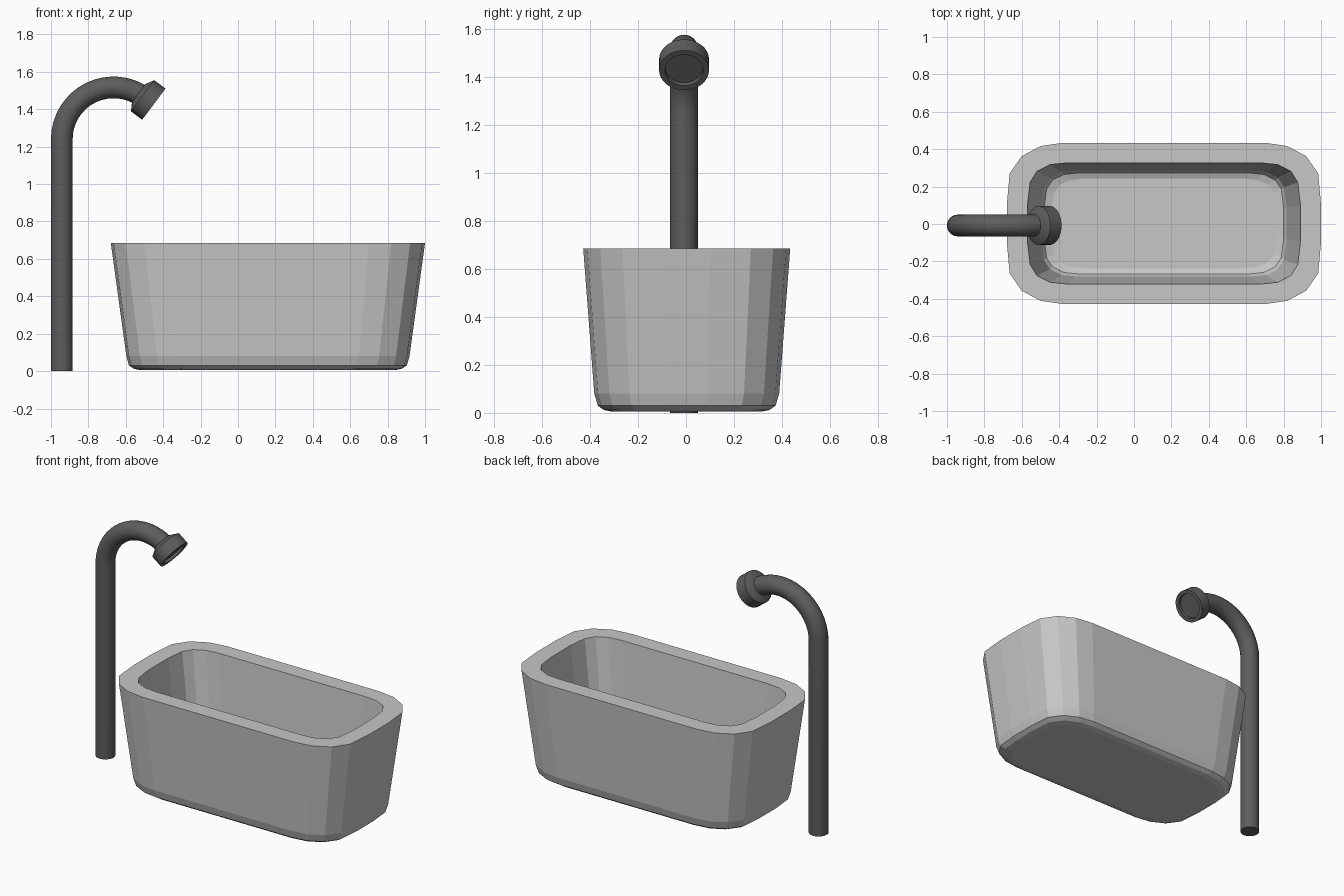
import bpy, bmesh, math
from mathutils import Vector, Matrix

if "Cube" in bpy.data.objects:
    bpy.data.objects.remove(bpy.data.objects["Cube"])


def material(name, value):
    m = bpy.data.materials.new(name)
    m.diffuse_color = (value, value, value, 1)
    m.use_nodes = True
    m.node_tree.nodes["Principled BSDF"].inputs["Base Color"].default_value = m.diffuse_color
    return m


stone = material("pale grey stone", 0.57)
metal = material("dark grey metal", 0.11)


def loft(name, rings, mat, smooth):
    """Skin a list of equal-length rings and cap both ends."""
    bm = bmesh.new()
    loops = [[bm.verts.new(p) for p in ring] for ring in rings]
    n = len(loops[0])
    for a, b in zip(loops, loops[1:]):
        for i in range(n):
            j = (i + 1) % n
            bm.faces.new((a[i], a[j], b[j], b[i]))
    bm.faces.new(loops[0][::-1])
    bm.faces.new(loops[-1])
    bmesh.ops.recalc_face_normals(bm, faces=bm.faces)
    mesh = bpy.data.meshes.new(name)
    bm.to_mesh(mesh)
    bm.free()
    ob = bpy.data.objects.new(name, mesh)
    bpy.context.collection.objects.link(ob)
    mesh.materials.append(mat)
    if smooth:
        bpy.ops.object.select_all(action='DESELECT')
        ob.select_set(True)
        bpy.context.view_layer.objects.active = ob
        bpy.ops.object.shade_smooth_by_angle(angle=math.radians(35))
    return ob


# Quarter outlines of the tub as fractions of its half length and half width
OUTER = [(1, .23), (.982, .62), (.905, .835), (.785, .96), (.643, 1)]
INNER = [(1, .3), (.98, .68), (.93, .86), (.835, .97), (.71, 1)]


def tub_ring(quarter, z, half_x, half_y):
    back = quarter + [(-x, y) for x, y in reversed(quarter)]
    full = back + [(-x, -y) for x, y in back]
    return [(0.16 + x * half_x, 0.003 + y * half_y, z) for x, y in full]


# Bathtub: rounded base, flared wall, flat rim, hollow inside
outside = [(.005, .68, .31), (.012, .715, .345), (.03, .743, .37),
           (.08, .757, .385), (.685, .84, .431)]
inside = [(.685, .73, .324), (.15, .656, .284), (.122, .64, .27), (.11, .60, .24)]
loft("bathtub",
     [tub_ring(OUTER, *r) for r in outside] + [tub_ring(INNER, *r) for r in inside],
     stone, False)


def circle(center, angle, radius, n=32):
    """Circle whose axis lies in the xz plane, at an angle above +x."""
    u = Vector((-math.sin(angle), 0, math.cos(angle)))
    v = Vector((0, 1, 0))
    return [center + radius * (math.cos(t) * u + math.sin(t) * v)
            for t in (2 * math.pi * i / n for i in range(n))]


# Pipe: upright post bending over into an arc
Y = -0.008
TILT = math.radians(-37)
BEND = 0.277
pipe = [circle(Vector((-0.942, Y, 0)), math.pi / 2, 0.058)]
for k in range(17):
    a = math.pi / 2 + (TILT - math.pi / 2) * k / 16
    c = Vector((-0.665 - BEND * math.sin(a), Y, 1.24 + BEND * math.cos(a)))
    pipe.append(circle(c, a, 0.058))
loft("water_pipe", pipe, metal, True)

# Shower head: short drum with a tapered neck and a recessed face
axis = Vector((math.cos(TILT), 0, math.sin(TILT)))
base = Vector((-0.51, Y, 1.472))
profile = [(-.026, .06), (0, .104), (.075, .104), (.075, .08), (.058, .078)]
loft("shower_head", [circle(base + axis * s, TILT, r) for s, r in profile], metal, True)
